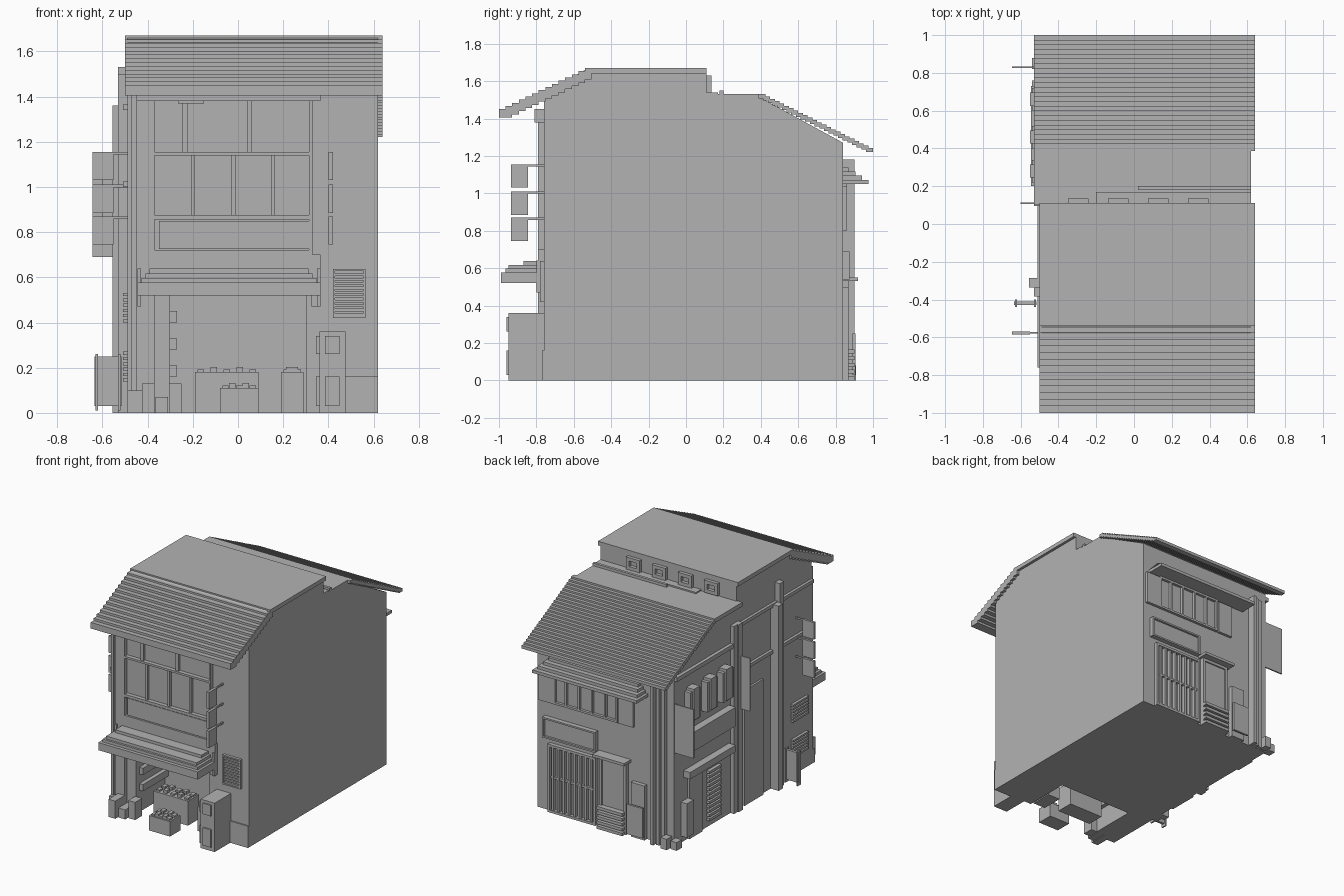
import bpy
import bmesh

default_cube = bpy.data.objects.get("Cube")
if default_cube:
    bpy.data.objects.remove(default_cube, do_unlink=True)

# One plain grey for the whole building
grey = bpy.data.materials.new("plain grey")
grey.use_nodes = True
grey.diffuse_color = (0.45, 0.45, 0.45, 1)
grey.node_tree.nodes["Principled BSDF"].inputs["Base Color"].default_value = grey.diffuse_color

# Wall planes shared by many parts
FRONT, BACK, LEFT, RIGHT = -0.76, 0.84, 0.62, -0.49
RIDGE, LOW_ROOF, RECESS = 1.67, 1.53, -0.42


def make_object(name, bm):
    bmesh.ops.recalc_face_normals(bm, faces=bm.faces)
    mesh = bpy.data.meshes.new(name)
    bm.to_mesh(mesh)
    bm.free()
    mesh.materials.append(grey)
    obj = bpy.data.objects.new(name, mesh)
    bpy.context.collection.objects.link(obj)
    return obj


def box(name, x, y, z):
    bm = bmesh.new()
    bmesh.ops.create_cube(bm, size=1)
    for vert in bm.verts:
        for axis, (low, high) in enumerate((x, y, z)):
            vert.co[axis] = high if vert.co[axis] > 0 else low
    return make_object(name, bm)


def extrude_profile(name, profile, x):
    bm = bmesh.new()
    face = bm.faces.new([bm.verts.new((x[0], y, z)) for y, z in profile])
    result = bmesh.ops.extrude_face_region(bm, geom=[face])
    moved = [item for item in result["geom"] if isinstance(item, bmesh.types.BMVert)]
    bmesh.ops.translate(bm, verts=moved, vec=(x[1] - x[0], 0, 0))
    return make_object(name, bm)


def frame_xz(name, x, y, z, width):
    """Rectangular frame lying in a front or back wall."""
    for side, edge in (("left", x[0]), ("right", x[1] - width)):
        box(f"{name}_{side}", (edge, edge + width), y, z)
    inner = (x[0] + width, x[1] - width)
    for side, edge in (("bottom", z[0]), ("top", z[1] - width)):
        box(f"{name}_{side}", inner, y, (edge, edge + width))


def bars_x(name, positions, width, y, z):
    for centre in positions:
        box(name, (centre - width / 2, centre + width / 2), y, z)


def slats(name, x, y, z, count):
    """Stack of evenly spaced horizontal slats."""
    step = (z[1] - z[0]) / count
    for i in range(count):
        low = z[0] + i * step
        box(name, x, y, (low, low + step * 0.6))


def spread(start, end, count):
    return [start + (end - start) * i / (count - 1) for i in range(count)]


# House body with the open shop bay cut out
profile = [(FRONT, 0), (BACK, 0), (BACK, 1.27), (0.4, 1.51), (0.11, 1.51),
           (0.11, 1.66), (-0.54, 1.66), (FRONT, 1.53)]
body = extrude_profile("house_body", profile, (RIGHT, LEFT))
cutter = box("shop_bay_cutter", (-0.3, 0.3), (-1, RECESS), (-0.1, 0.52))
cutter.hide_render = True
cut = body.modifiers.new("shop_bay", "BOOLEAN")
cut.object, cut.solver = cutter, "EXACT"
bpy.context.view_layer.objects.active = body
bpy.ops.object.modifier_apply(modifier=cut.name)
bpy.data.objects.remove(cutter, do_unlink=True)

# Front roof: flat top and stepped eaves
ROOF_X = (-0.5, 0.64)
box("front_roof_top", ROOF_X, (-0.54, 0.11), (1.64, RIDGE))
steps = 13
run, drop = 0.46 / steps, 0.22 / steps
for i in range(steps):
    near, top = -0.54 - run * i, RIDGE - drop * (i + 1)
    box("front_roof_step", ROOF_X, (near - run, near + run), (top - 0.045, top))

# Rear roof: flat strip and fine stepped slope
REAR_X = (-0.53, 0.64)
box("rear_roof_flat", (-0.53, LEFT), (0.1, 0.41), (1.5, LOW_ROOF))
steps = 24
run, drop = 0.6 / steps, 0.3 / steps
for i in range(steps):
    near, top = 0.4 + run * i, LOW_ROOF - drop * i
    box("rear_roof_step", REAR_X, (near - run / 2, near + run), (top - 0.022, top))

# Small windows and gutters on the wall between the roofs
for centre in spread(-0.295, 0.34, 4):
    window = (centre - 0.055, centre + 0.055)
    frame_xz("roof_window", window, (0.11, 0.135), (1.54, 1.63), 0.025)
box("roof_wall_ledge", (-0.2, LEFT), (0.11, 0.17), (LOW_ROOF, 1.54))
box("roof_gutter", (0.02, LEFT), (0.18, 0.2), (LOW_ROOF, 1.55))

# Front facade frame, windows and sign board
FACADE_Y = (-0.79, FRONT)
box("facade_right_pillar", (-0.45, -0.37), FACADE_Y, (0.0, 1.39))
box("facade_left_pillar", (0.325, 0.365), FACADE_Y, (0.47, 0.7))
box("facade_corner_post", (RIGHT, -0.47), (-0.775, FRONT), (0, 1.45))
box("facade_sill", (-0.37, 0.33), FACADE_Y, (0.855, 0.875))
box("facade_middle_rail", (-0.37, 0.33), FACADE_Y, (1.14, 1.155))
box("facade_lintel", (-0.45, 0.365), (-0.81, FRONT), (1.38, 1.45))
box("facade_lower_band", (-0.37, 0.33), FACADE_Y, (0.52, 0.72))
box("facade_edge", (0.315, 0.33), FACADE_Y, (0.7, 1.39))
bars_x("lower_window_bar", (-0.2, -0.02, 0.155), 0.018, (-0.78, FRONT), (0.875, 1.14))
bars_x("upper_window_bar", (-0.235, 0.05), 0.022, (-0.78, FRONT), (1.155, 1.39))
box("upper_window_lamp", (-0.265, -0.15), FACADE_Y, (1.37, 1.39))
box("shop_sign_board", (-0.35, 0.315), (-0.785, FRONT), (0.725, 0.85))

# Tiered awning over the shop
for i, reach in enumerate((-0.99, -0.965, -0.95, -0.87)):
    low = 0.52 if i == 0 else 0.555 + 0.021 * i
    inset = 0.018 * i
    box("shop_awning_tier", (-0.445 + inset, 0.365 - inset), (reach, FRONT), (low, 0.576 + 0.021 * i))
for x in (-0.445, 0.35):
    box("awning_bracket", (x, x + 0.015), (-0.8, FRONT), (0.47, 0.64))

# Front vent, plinths and vending cabinet
slats("front_vent_slat", (0.43, 0.555), (-0.775, FRONT), (0.43, 0.625), 10)
frame_xz("front_vent", (0.42, 0.565), (-0.78, FRONT), (0.42, 0.637), 0.01)
box("front_plinth", (0.475, LEFT), (-0.77, FRONT), (0, 0.16))
box("side_plinth", (RIGHT, -0.37), (-0.8, FRONT), (0, 0.1))
box("vending_cabinet", (0.36, 0.475), (-0.95, FRONT), (0, 0.36))
for low, high in ((0.03, 0.16), (0.26, 0.34)):
    box("cabinet_panel", (0.385, 0.45), (-0.96, -0.95), (low, high))
    box("cabinet_side_tray", (0.345, 0.36), (-0.94, -0.85), (low, high))

# Display stands, crates and goods
displays = {"long_stand": ((-0.19, 0.09), (-0.71, -0.58), 0.18),
            "front_crate": ((-0.08, 0.09), (-0.92, -0.8), 0.11),
            "short_stand": ((0.19, 0.29), (-0.74, -0.58), 0.18)}
for name, (x, y, top) in displays.items():
    box(name, x, y, (0, top))
    for i, centre in enumerate(spread(x[0] + 0.025, x[1] - 0.025, 5)):
        middle = (y[0] + y[1]) / 2
        for row in (-0.03, 0.03):
            box(name + "_goods", (centre - 0.014, centre + 0.014),
                (middle + row - 0.02, middle + row + 0.02), (top, top + 0.012 + 0.01 * (i % 2)))
for i, x in enumerate((-0.37, -0.31, -0.25)):
    box("entrance_planter", (x - 0.055, x), (-0.9 + 0.03 * i, FRONT), (0, 0.13 - 0.06 * (i % 2)))
for z in (0.16, 0.28, 0.4):
    box("wall_shelf", (-0.3, -0.27), (-0.72, RECESS), (z, z + 0.05))

# Projecting signs: three facing the street, three on the side wall
for low in (0.745, 0.885, 1.03):
    top = low + 0.125
    box("street_sign", (0.4, 0.42), (-0.935, -0.845), (low, top))
    box("street_sign_arm", (0.405, 0.415), (-0.85, FRONT), (top - 0.012, top))
    box("side_sign", (-0.645, -0.55), (-0.585, -0.568), (low, top))
    box("side_sign_arm", (-0.56, RIGHT), (-0.58, -0.572), (top - 0.012, top))
box("rear_side_sign", (-0.645, RIGHT), (0.825, 0.835), (0.69, 1.05))
box("middle_side_sign", (-0.6, RIGHT), (0.105, 0.115), (0.75, 1.14))

# Standing notice board by the side wall
box("notice_board", (-0.635, -0.515), (-0.43, -0.41), (0.03, 0.25))
for x in (-0.63, -0.53):
    box("notice_board_leg", (x, x + 0.01), (-0.44, -0.4), (0.01, 0.26))

# Side wall: pipes, bay windows, balcony, shutters and vents
SIDE_X = (-0.505, RIGHT)
for y, reach, top in ((0.12, -0.53, 1.38), (0.16, -0.52, 1.38), (-0.31, -0.555, 1.36), (-0.36, -0.53, 1.5)):
    box("side_pipe", (reach, RIGHT), (y - 0.025, y + 0.025), (0, top))
for y in (0.66, 0.46, 0.28):
    box("side_bay_window", (-0.54, RIGHT), (y - 0.06, y + 0.06), (0.88, 1.1))
    box("side_bay_cap", (-0.55, RIGHT), (y - 0.035, y + 0.035), (0.89, 1.12))
box("balcony_panel", (-0.545, RIGHT), (0.2, 0.73), (0.66, 0.8))
box("side_canopy", (-0.545, RIGHT), (0.2, 0.73), (0.47, 0.52))
box("side_door", SIDE_X, (-0.18, 0.04), (0, 0.85))
box("side_entry", SIDE_X, (0.53, 0.68), (0, 0.45))
slats("side_shutter", (-0.515, RIGHT), (0.32, 0.46), (0.05, 0.43), 12)
for low in (0.14, 0.4):
    slats("side_vent", (-0.51, RIGHT), (-0.7, -0.52), (low, low + 0.14), 6)
for z in (1.0, 1.34):
    box("side_cornice", (-0.51, RIGHT), (FRONT, 0.1), (z, z + 0.025))
box("side_upper_cornice", (-0.515, RIGHT), (0.1, BACK), (1.22, 1.25))
box("side_meter_box", (-0.54, RIGHT), (0.68, 0.76), (0.05, 0.3))

# Back wall: long window with tiered awning
for i in range(4):
    inset = 0.02 * i
    box("back_awning_tier", (-0.28 + inset, 0.57 - inset), (BACK, 0.975 - 0.035 * i),
        (1.05 + 0.022 * i, 1.072 + 0.022 * i))
BACK_Y = (BACK, 0.86)
frame_xz("back_window", (-0.04, 0.48), BACK_Y, (0.8, 1.05), 0.015)
bars_x("back_window_bar", spread(0.06, 0.38, 4), 0.014, BACK_Y, (0.815, 1.035))
for x in (-0.17, 0.48):
    box("back_window_shutter", (x, x + 0.12), BACK_Y, (0.8, 1.04))

# Back wall: sign, lattice door, side door and pipes
box("back_sign", (0.14, 0.55), BACK_Y, (0.55, 0.68))
frame_xz("back_sign_frame", (0.13, 0.56), (BACK, 0.875), (0.54, 0.69), 0.012)
frame_xz("lattice_door", (0.13, 0.52), (BACK, 0.87), (0, 0.5), 0.018)
bars_x("lattice_bar", spread(0.17, 0.48, 8), 0.016, (BACK, 0.865), (0.018, 0.482))
box("lattice_rail", (0.14, 0.51), (BACK, 0.86), (0.25, 0.265))
frame_xz("back_door", (-0.12, 0.1), (BACK, 0.87), (0, 0.53), 0.02)
box("back_door_leaf", (-0.1, 0.08), BACK_Y, (0.02, 0.51))
box("back_door_canopy", (-0.14, 0.12), (BACK, 0.92), (0.53, 0.55))
slats("back_door_step", (-0.11, 0.1), (BACK, 0.9), (0.0, 0.18), 5)
box("back_notice_panel", (-0.28, -0.15), (0.89, 0.905), (0.03, 0.25))
box("back_cupboard", (-0.27, -0.16), (BACK, 0.87), (0, 0.4))
for x, reach in ((-0.35, 0.9), (-0.385, 0.88), (-0.42, 0.87)):
    box("back_pipe", (x - 0.013, x + 0.013), (BACK, reach), (0, 1.18))
for i, x in enumerate((-0.54, -0.48)):
    box("corner_planter", (x, x + 0.05), (0.82 + 0.03 * i, 0.88 + 0.03 * i), (0.0, 0.06 + 0.02 * i))
